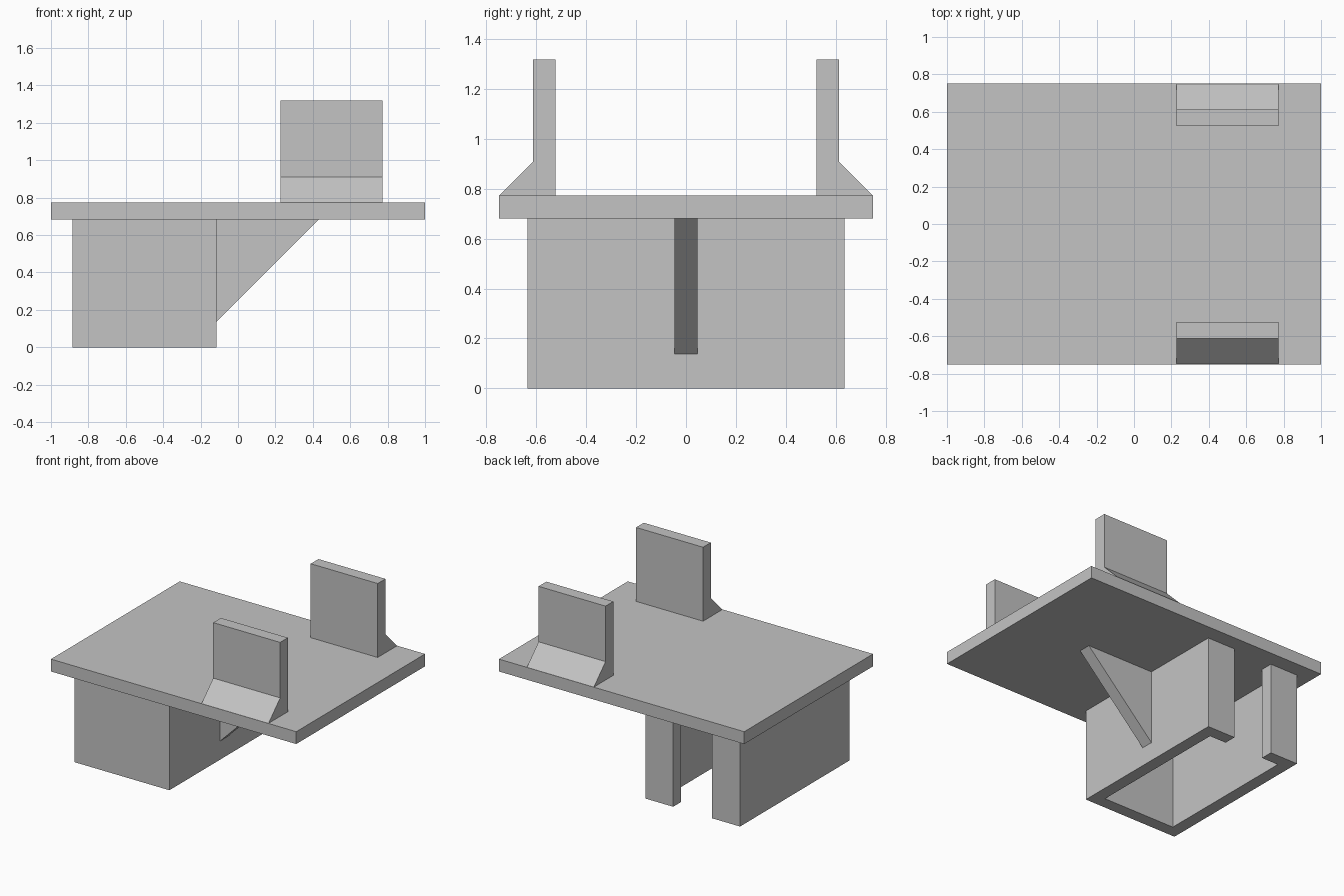
import bpy
import bmesh
from mathutils import Vector

if "Cube" in bpy.data.objects:
    bpy.data.objects.remove(bpy.data.objects["Cube"])

# Shared dimensions
T = 0.091                      # sheet thickness
DECK_BOTTOM = 0.682
DECK_TOP = DECK_BOTTOM + T

grey = bpy.data.materials.new("plain grey")
grey.use_nodes = True
colour = (0.55, 0.55, 0.55, 1)
grey.diffuse_color = colour
grey.node_tree.nodes["Principled BSDF"].inputs["Base Color"].default_value = colour


def extrude_profile(name, points, direction):
    """Fill a closed outline of 3D points and extrude it along a vector."""
    bm = bmesh.new()
    face = bm.faces.new([bm.verts.new(p) for p in points])
    grown = bmesh.ops.extrude_face_region(bm, geom=[face], use_keep_orig=True)
    moved = [g for g in grown["geom"] if isinstance(g, bmesh.types.BMVert)]
    bmesh.ops.translate(bm, vec=Vector(direction), verts=moved)
    bmesh.ops.recalc_face_normals(bm, faces=bm.faces)
    mesh = bpy.data.meshes.new(name)
    bm.to_mesh(mesh)
    bm.free()
    mesh.materials.append(grey)
    obj = bpy.data.objects.new(name, mesh)
    bpy.context.collection.objects.link(obj)
    return obj


# Flat deck
deck = [(-1, -0.75), (1, -0.75), (1, 0.75), (-1, 0.75)]
extrude_profile("deck", [(x, y, DECK_BOTTOM) for x, y in deck], (0, 0, T))

# Open-bottomed housing with a full-height slot in its back wall
LEFT, RIGHT, DEPTH = -0.886, -0.114, 0.636
CENTRE, HALF_SLOT = (LEFT + RIGHT) / 2, 0.159
half = [(CENTRE + HALF_SLOT, DEPTH - T), (CENTRE + HALF_SLOT, DEPTH),
        (RIGHT, DEPTH), (RIGHT, -DEPTH)]
inner = [(RIGHT - T, -DEPTH + T), (RIGHT - T, DEPTH - T)]


def mirrored(points):
    return [(2 * CENTRE - x, y) for x, y in reversed(points)]


outline = half + mirrored(half) + mirrored(inner)[:] + inner
extrude_profile("housing", [(x, y, 0) for x, y in outline], (0, 0, DECK_BOTTOM))

# Triangular rib bracing the deck against the housing
REACH = 0.545
rib = [(RIGHT, DECK_BOTTOM - REACH), (RIGHT + REACH, DECK_BOTTOM), (RIGHT, DECK_BOTTOM)]
extrude_profile("support_rib", [(x, -T / 2, z) for x, z in rib], (0, T, 0))

# Upright tabs with sloped outer feet, one along each long edge
tab = [(0.523, DECK_TOP), (0.749, DECK_TOP), (0.613, DECK_TOP + 0.136),
       (0.613, 1.318), (0.523, 1.318)]
for side, name in ((-1, "front_tab"), (1, "back_tab")):
    extrude_profile(name, [(0.227, side * y, z) for y, z in tab], (0.546, 0, 0))
